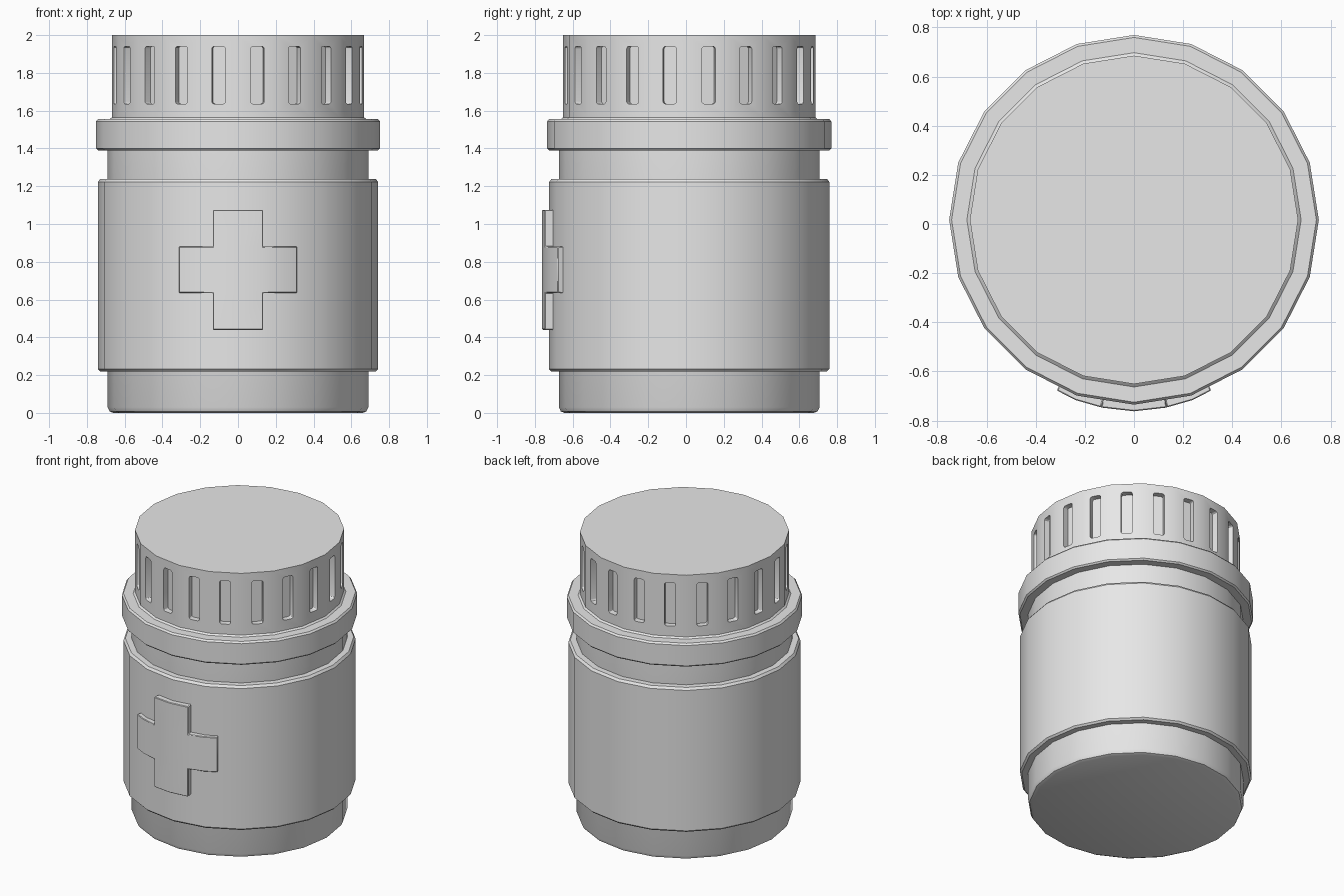
import bpy, bmesh, math
from mathutils import Matrix

old = bpy.data.objects.get("Cube")
if old:
    bpy.data.objects.remove(old, do_unlink=True)

SIDES = 20
CENTER = (0, 0.017, 0)

grey = bpy.data.materials.new("plain grey")
grey.use_nodes = True
grey.diffuse_color = (0.8, 0.8, 0.8, 1)
grey.node_tree.nodes["Principled BSDF"].inputs["Base Color"].default_value = (0.8, 0.8, 0.8, 1)


def finish(name, bm):
    bmesh.ops.recalc_face_normals(bm, faces=bm.faces[:])
    mesh = bpy.data.meshes.new(name)
    bm.to_mesh(mesh)
    bm.free()
    mesh.materials.append(grey)
    obj = bpy.data.objects.new(name, mesh)
    obj.location = CENTER
    bpy.context.collection.objects.link(obj)
    return obj


def activate(obj):
    bpy.ops.object.select_all(action="DESELECT")
    obj.select_set(True)
    bpy.context.view_layer.objects.active = obj


def smooth(obj):
    activate(obj)
    bpy.ops.object.shade_smooth_by_angle(angle=math.radians(30))


def polar(radius, angle, z):
    # angle is measured from the front, towards +x
    return (radius * math.sin(angle), -radius * math.cos(angle), z)


def lathe(name, profile):
    # closed solid of revolution with flat n-gon caps
    bm = bmesh.new()
    rings = [[bm.verts.new(polar(r, math.tau * i / SIDES, z)) for i in range(SIDES)]
             for r, z in profile]
    for low, high in zip(rings, rings[1:]):
        for i in range(SIDES):
            j = (i + 1) % SIDES
            bm.faces.new((low[i], low[j], high[j], high[i]))
    bm.faces.new(rings[0])
    bm.faces.new(rings[-1])
    return finish(name, bm)


# Bottle and raised label band
bottle = lathe("bottle", [(0.66, 0), (0.68, 0.008), (0.69, 0.03), (0.69, 1.45)])
label = lathe("label_band", [(0.68, 0.22), (0.73, 0.22), (0.742, 0.232),
                             (0.742, 1.222), (0.73, 1.238), (0.68, 1.238)])

# Lid with its collar
lid = lathe("lid", [(0.66, 1.39), (0.742, 1.39), (0.752, 1.4), (0.752, 1.543),
                    (0.742, 1.555), (0.68, 1.555), (0.668, 1.565), (0.668, 2.0)])

# Rounded grip slots, one in each side of the lid
bm = bmesh.new()
for i in range(SIDES):
    verts = bmesh.ops.create_cube(bm, size=1, matrix=Matrix.Diagonal((0.072, 0.08, 0.305, 1)))["verts"]
    edges = {e for v in verts for e in v.link_edges
             if abs(e.verts[0].co.y - e.verts[1].co.y) > 0.05}
    made = bmesh.ops.bevel(bm, geom=list(edges), offset=0.014, segments=3,
                           profile=0.5, affect="EDGES")
    whole = {v for f in made["faces"] for v in f.verts}
    place = (Matrix.Rotation(math.tau * (i + 0.5) / SIDES, 4, "Z")
             @ Matrix.Translation((0, -0.66, 1.788)))
    bmesh.ops.transform(bm, matrix=place, verts=list(whole))
cutter = finish("slot_cutter", bm)
cutter.hide_render = True
cut = lid.modifiers.new("slots", "BOOLEAN")
cut.operation = "DIFFERENCE"
cut.solver = "EXACT"
cut.object = cutter
activate(lid)
bpy.ops.object.modifier_apply(modifier=cut.name)
bpy.data.objects.remove(cutter, do_unlink=True)

# Raised cross wrapped around the front of the label
columns = [(-24.3, 0.762), (-18, 0.771), (-9.9, 0.775), (0, 0.779),
           (9.9, 0.775), (18, 0.771), (24.3, 0.762)]
rows = [0.44, 0.635, 0.88, 1.075]
bm = bmesh.new()
grid = [[bm.verts.new(polar(r, math.radians(a), z)) for a, r in columns] for z in rows]
for k in range(len(rows) - 1):
    for c in range(len(columns) - 1):
        if k == 1 or c in (2, 3):
            bm.faces.new((grid[k][c], grid[k][c + 1], grid[k + 1][c + 1], grid[k + 1][c]))
bmesh.ops.delete(bm, geom=[v for v in bm.verts if not v.link_faces], context="VERTS")
inner = bmesh.ops.extrude_face_region(bm, geom=bm.faces[:], use_keep_orig=True)["geom"]
for v in inner:
    if isinstance(v, bmesh.types.BMVert):
        v.co.xy *= 0.72 / v.co.xy.length
cross = finish("cross_emblem", bm)
bevel = cross.modifiers.new("soft edges", "BEVEL")
bevel.width = 0.004
bevel.segments = 1
bevel.limit_method = "ANGLE"
bevel.angle_limit = math.radians(40)

for part in (bottle, label, lid, cross):
    smooth(part)
